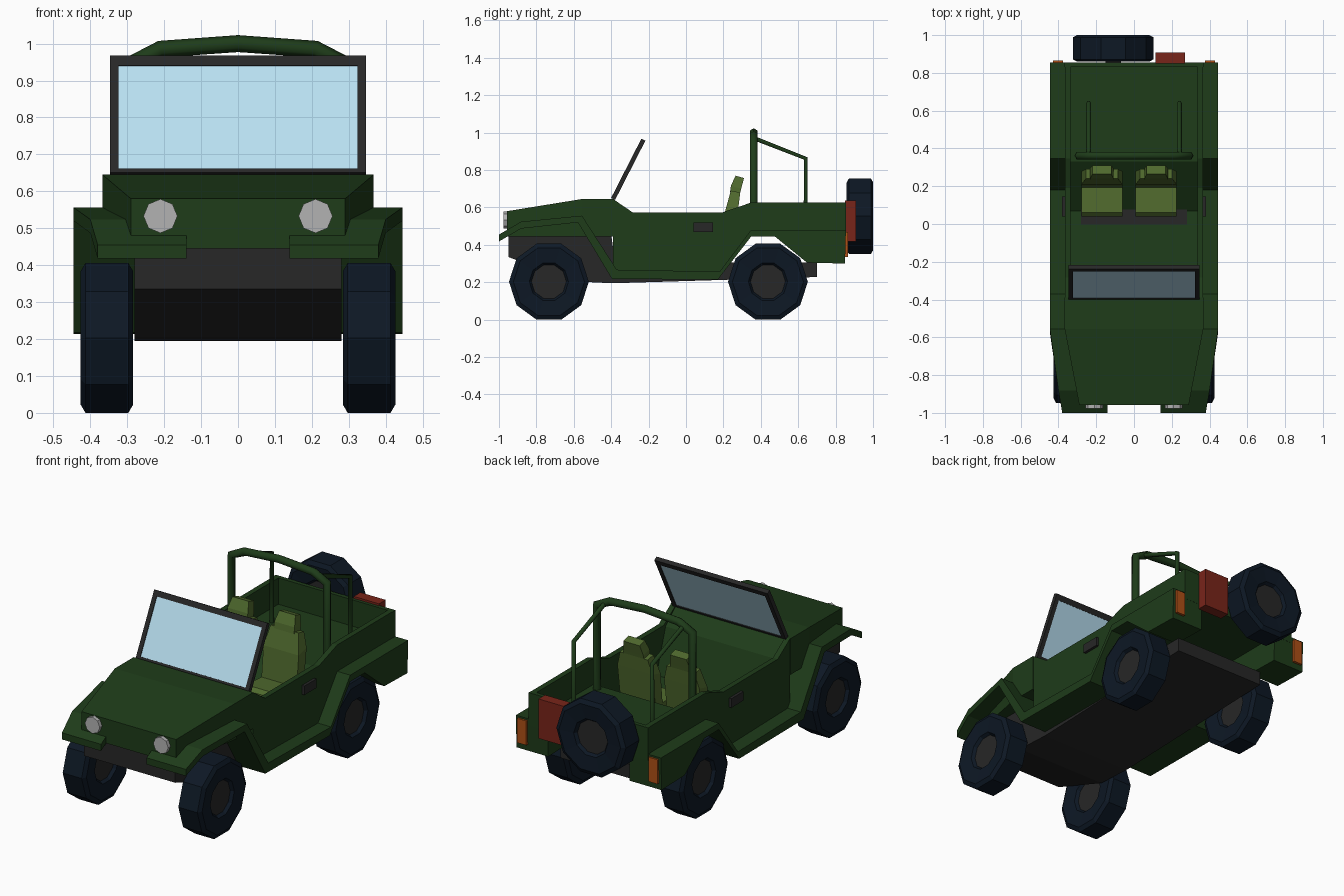
import bpy, bmesh
from math import cos, sin, tau
from mathutils import Matrix, Vector

if "Cube" in bpy.data.objects:
    bpy.data.objects.remove(bpy.data.objects["Cube"])


def material(name, rgb):
    m = bpy.data.materials.new(name)
    m.diffuse_color = (*rgb, 1)
    m.use_nodes = True
    m.node_tree.nodes["Principled BSDF"].inputs["Base Color"].default_value = m.diffuse_color
    return m


GREEN = material("green paint", (0.013, 0.045, 0.010))
DARK = material("dark metal", (0.020, 0.020, 0.020))
RUBBER = material("rubber", (0.004, 0.009, 0.018))
GLASS = material("glass", (0.48, 0.74, 0.88))
CLOTH = material("seat cloth", (0.080, 0.145, 0.027))
RED = material("red", (0.19, 0.018, 0.010))
ORANGE = material("orange", (0.43, 0.08, 0.008))
LAMP = material("lamp", (0.45, 0.45, 0.45))


def finish(name, bm, mat):
    bmesh.ops.recalc_face_normals(bm, faces=bm.faces)
    me = bpy.data.meshes.new(name)
    bm.to_mesh(me)
    bm.free()
    me.materials.append(mat)
    ob = bpy.data.objects.new(name, me)
    bpy.context.collection.objects.link(ob)
    return ob


def strip(name, upper, lower, inner, outer, mat, sign=1):
    """Solid between an upper and a lower (y, z) line, from x inner to outer."""
    n = len(upper)
    ins = inner if isinstance(inner, list) else [inner] * n
    outs = outer if isinstance(outer, list) else [outer] * n
    bm = bmesh.new()
    rings = []
    for (uy, uz), (ly, lz), a, b in zip(upper, lower, ins, outs):
        rings.append([bm.verts.new((sign * x, y, z)) for x, y, z in
                      ((a, uy, uz), (b, uy, uz), (b, ly, lz), (a, ly, lz))])
    for r, s in zip(rings, rings[1:]):
        for i in range(4):
            j = (i + 1) % 4
            bm.faces.new((r[i], r[j], s[j], s[i]))
    bm.faces.new(rings[0])
    bm.faces.new(rings[-1])
    return finish(name, bm, mat)


def box(name, x, y, z, mat):
    return strip(name, [(y[0], z[1]), (y[1], z[1])], [(y[0], z[0]), (y[1], z[0])],
                 x[0], x[1], mat)


def lathe(name, profile, sides, centre, mat, along_y=False, closed=False):
    """Spin (radius, offset) points round the x axis, or the y axis."""
    turn = Matrix.Rotation(tau / 4, 4, 'Z') if along_y else Matrix()
    bm = bmesh.new()
    rings = []
    for r, h in profile:
        rings.append([bm.verts.new(Vector(centre) + turn @ Vector(
            (h, r * cos(tau * k / sides), r * sin(tau * k / sides)))) for k in range(sides)])
    pairs = list(zip(rings, rings[1:] + rings[:1] if closed else rings[1:]))
    for a, b in pairs:
        for k in range(sides):
            j = (k + 1) % sides
            bm.faces.new((a[k], a[j], b[j], b[k]))
    if not closed:
        bm.faces.new(rings[0])
        bm.faces.new(rings[-1])
    return finish(name, bm, mat)


def tube(name, points, radius):
    cu = bpy.data.curves.new(name, 'CURVE')
    cu.dimensions = '3D'
    cu.bevel_depth = radius
    cu.bevel_resolution = 1
    cu.use_fill_caps = True
    sp = cu.splines.new('POLY')
    sp.points.add(len(points) - 1)
    for p, co in zip(sp.points, points):
        p.co = (*co, 1)
    cu.materials.append(GREEN)
    bpy.context.collection.objects.link(bpy.data.objects.new(name, cu))


def wheel(name, centre, along_y=False):
    tire = [(0.09, 0.04), (0.105, 0.062), (0.19, 0.071), (0.2135, 0.058)]
    tire += [(r, -h) for r, h in reversed(tire)]
    lathe(name + "_tire", tire, 10, centre, RUBBER, along_y, closed=True)
    lathe(name + "_hub", [(0.095, 0.045), (0.095, -0.045)], 10, centre, DARK, along_y)


# Wheels
for s, side in ((-1, "left"), (1, "right")):
    wheel("front_wheel_" + side, (s * 0.355, -0.733, 0.203))
    wheel("rear_wheel_" + side, (s * 0.355, 0.438, 0.203))
wheel("spare_wheel", (-0.11, 0.93, 0.553), along_y=True)

# Chassis
strip("chassis", [(-0.95, 0.458), (-0.6, 0.458), (-0.4, 0.458), (-0.38, 0.305), (0.7, 0.305)],
      [(-0.95, 0.335), (-0.6, 0.205), (-0.4, 0.195), (-0.38, 0.195), (0.7, 0.228)],
      -0.28, 0.28, DARK)

# Hood and cabin floor with dash
strip("hood", [(-0.957, 0.58), (-0.556, 0.645), (-0.39, 0.645)],
      [(-0.957, 0.445), (-0.556, 0.445), (-0.39, 0.445)],
      [-0.29, -0.367, -0.367], [0.29, 0.367, 0.367], GREEN)
strip("cabin_floor",
      [(-0.39, 0.64), (-0.3, 0.56), (-0.22, 0.32), (0.07, 0.30), (0.33, 0.48), (0.85, 0.48)],
      [(-0.39, 0.22), (-0.3, 0.22), (-0.22, 0.22), (0.17, 0.22), (0.348, 0.446), (0.85, 0.446)],
      -0.337, 0.337, GREEN)
box("tailgate", (-0.367, 0.367), (0.832, 0.855), (0.446, 0.626), GREEN)

# Paired body parts
for s, side in ((-1, "left"), (1, "right")):
    strip("side_wall_" + side,
          [(-0.39, 0.645), (-0.283, 0.572), (0.19, 0.572), (0.348, 0.626), (0.855, 0.626)],
          [(-0.39, 0.23), (-0.283, 0.23), (0.19, 0.25), (0.348, 0.45), (0.855, 0.45)],
          0.335, 0.365, GREEN, s)
    strip("fender_" + side,
          [(-1, 0.455), (-0.882, 0.524), (-0.556, 0.556), (-0.37, 0.267), (0.18, 0.257),
           (0.348, 0.48), (0.476, 0.48), (0.647, 0.48), (0.855, 0.48)],
          [(-1, 0.418), (-0.882, 0.487), (-0.578, 0.52), (-0.396, 0.218), (0.17, 0.214),
           (0.348, 0.444), (0.476, 0.444), (0.647, 0.305), (0.85, 0.30)],
          [0.14, 0.14] + [0.25] * 7, [0.38, 0.40] + [0.445] * 7, GREEN, s)
    lathe("headlight_" + side, [(0.046, 0.012), (0.046, -0.02)], 8,
          (s * 0.21, -0.957, 0.533), LAMP, along_y=True)
    strip("tail_light_" + side, [(0.83, 0.47), (0.865, 0.47)], [(0.83, 0.335), (0.865, 0.335)],
          0.375, 0.43, ORANGE, s)
    strip("door_handle_" + side, [(0.04, 0.52), (0.145, 0.52)], [(0.04, 0.47), (0.145, 0.47)],
          0.355, 0.38, DARK, s)
    x = s * 0.24
    tube("rear_bar_" + side, [(x, 0.36, 0.972), (x, 0.64, 0.862), (x, 0.64, 0.48)], 0.013)

# Roll hoop
tube("roll_hoop", [(-0.293, 0.362, 0.48), (-0.293, 0.362, 0.945), (-0.21, 0.362, 0.985),
                   (0, 0.362, 1.0), (0.21, 0.362, 0.985), (0.293, 0.362, 0.945),
                   (0.293, 0.362, 0.48)], 0.023)


# Windshield, measured by t along its slope
def pane(name, t0, t1, x0, x1, half, mat):
    def line(k):
        return [(-0.39 + 0.162 * t + k * 0.88, 0.645 + 0.317 * t - k * 0.46) for t in (t0, t1)]
    strip(name, line(-half), line(half), x0, x1, mat)


pane("windshield_glass", 0.01, 0.95, -0.33, 0.33, 0.008, GLASS)
pane("windshield_top", 0.915, 1, -0.347, 0.347, 0.012, DARK)
pane("windshield_base", 0, 0.035, -0.347, 0.347, 0.012, DARK)
pane("windshield_post_left", 0, 1, -0.347, -0.323, 0.012, DARK)
pane("windshield_post_right", 0, 1, 0.323, 0.347, 0.012, DARK)

# Seats
for cx, side in ((-0.17, "left"), (0.117, "right")):
    strip("seat_cushion_" + side, [(0.04, 0.40), (0.06, 0.42), (0.24, 0.41)],
          [(0.04, 0.30), (0.06, 0.30), (0.24, 0.34)], cx - 0.108, cx + 0.108, CLOTH)
    strip("seat_back_" + side, [(0.19, 0.38), (0.21, 0.583), (0.24, 0.69)],
          [(0.25, 0.38), (0.28, 0.60), (0.29, 0.68)],
          [cx - 0.108, cx - 0.108, cx - 0.085], [cx + 0.108, cx + 0.108, cx + 0.085], CLOTH)
    strip("headrest_" + side, [(0.235, 0.68), (0.24, 0.715), (0.265, 0.77)],
          [(0.285, 0.66), (0.295, 0.70), (0.31, 0.757)],
          [cx - 0.062, cx - 0.062, cx - 0.05], [cx + 0.062, cx + 0.062, cx + 0.05], CLOTH)

# Fuel can and spare wheel mount
box("fuel_can", (0.115, 0.27), (0.85, 0.908), (0.418, 0.637), RED)
box("spare_mount", (-0.15, -0.07), (0.85, 0.9), (0.51, 0.59), DARK)
